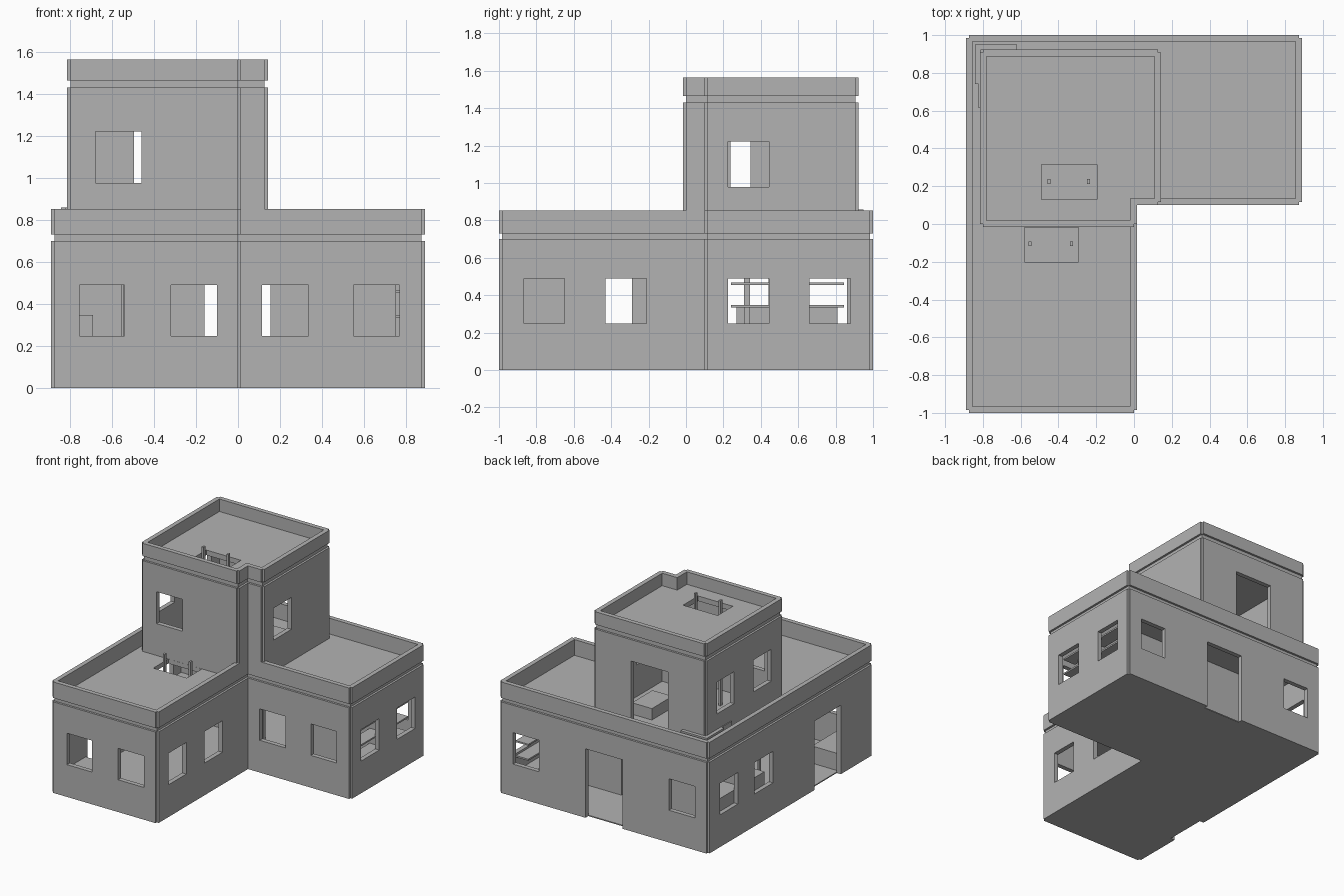
import bpy, bmesh
from mathutils import Vector

if "Cube" in bpy.data.objects:
    bpy.data.objects.remove(bpy.data.objects["Cube"])

plaster = bpy.data.materials.new("grey_plaster")
plaster.diffuse_color = (0.45, 0.45, 0.45, 1)
plaster.use_nodes = True
plaster.node_tree.nodes["Principled BSDF"].inputs["Base Color"].default_value = plaster.diffuse_color


def prism(name, outline, z0, z1):
    """Extrude a counter-clockwise outline from z0 to z1."""
    bm = bmesh.new()
    face = bm.faces.new([bm.verts.new((x, y, z0)) for x, y in outline])
    ext = bmesh.ops.extrude_face_region(bm, geom=[face], use_keep_orig=True)
    top = [v for v in ext["geom"] if isinstance(v, bmesh.types.BMVert)]
    bmesh.ops.translate(bm, verts=top, vec=(0, 0, z1 - z0))
    bmesh.ops.recalc_face_normals(bm, faces=bm.faces)
    mesh = bpy.data.meshes.new(name)
    bm.to_mesh(mesh)
    bm.free()
    mesh.materials.append(plaster)
    ob = bpy.data.objects.new(name, mesh)
    bpy.context.collection.objects.link(ob)
    return ob


def box(name, x, y, z):
    return prism(name, [(x[0], y[0]), (x[1], y[0]), (x[1], y[1]), (x[0], y[1])], *z)


def cut(ob, cutters):
    """Subtract the cutters from ob, then remove them."""
    for c in cutters:
        c.hide_render = True
        m = ob.modifiers.new("opening", "BOOLEAN")
        m.operation, m.solver, m.object = "DIFFERENCE", "EXACT", c
    bpy.context.view_layer.update()
    dg = bpy.context.evaluated_depsgraph_get()
    mesh = bpy.data.meshes.new_from_object(ob.evaluated_get(dg))
    ob.modifiers.clear()
    ob.data = mesh
    for c in cutters:
        bpy.data.objects.remove(c)


def corners(pts):
    """Yield each corner with its incoming and outgoing directions."""
    pts = [Vector(p) for p in pts]
    for i, p in enumerate(pts):
        a = (p - pts[i - 1]).normalized()
        b = (pts[(i + 1) % len(pts)] - p).normalized()
        yield p, a, b


def inset(pts, d):
    return [tuple(p + d * (Vector((-a.y, a.x)) + Vector((-b.y, b.x))))
            for p, a, b in corners(pts)]


def notched(pts, n=0.016):
    """Cut a small square out of every outward corner."""
    out = []
    for p, a, b in corners(pts):
        if a.x * b.y - a.y * b.x > 0:
            out += [tuple(p - n * a), tuple(p - n * a + n * b), tuple(p + n * b)]
        else:
            out.append(tuple(p))
    return out


def ring(name, pts, z0, z1, t=0.035):
    ob = prism(name, notched(pts), z0, z1)
    cut(ob, [prism("hollow", inset(pts, t), z0 - 0.1, z1 + 0.1)])
    return ob


def opening(side, at, lo, hi, z0, z1):
    """Cutter through a wall at x = at (side 'x') or y = at (side 'y')."""
    through = (at - 0.08, at + 0.08)
    if side == "x":
        return box("cutter", through, (lo, hi), (z0, z1))
    return box("cutter", (lo, hi), through, (z0, z1))


HOUSE = [(-0.89, -1), (0.015, -1), (0.015, 0.1), (0.89, 0.1), (0.89, 1), (-0.89, 1)]
TOWER = [(-0.815, -0.017), (0.015, -0.017), (0.015, 0.1), (0.143, 0.1),
         (0.143, 0.923), (-0.815, 0.923)]
F2 = 0.73  # upper floor level

# ground floor walls with windows and doors
walls = ring("ground_walls", HOUSE, 0, 0.70)
windows = [("y", -1, -0.755, -0.54), ("y", -1, -0.32, -0.10),
           ("y", 0.1, 0.115, 0.335), ("y", 0.1, 0.55, 0.77),
           ("x", 0.015, -0.865, -0.65), ("x", 0.015, -0.43, -0.21),
           ("x", 0.89, 0.225, 0.445), ("x", 0.89, 0.66, 0.88),
           ("y", 1, 0.55, 0.77), ("y", 1, -0.775, -0.555),
           ("x", -0.89, 0.215, 0.44), ("x", -0.89, 0.64, 0.86)]
doors = [("y", 1, -0.16, 0.155), ("x", -0.89, -0.61, -0.29)]
cut(walls, [opening(*w, 0.248, 0.49) for w in windows]
    + [opening(*d, -0.1, 0.53) for d in doors])

# tower walls with windows and the terrace door
tower = ring("tower_walls", TOWER, F2, 1.43)
windows = [("y", -0.017, -0.68, -0.46), ("x", 0.143, 0.225, 0.445),
           ("x", -0.815, 0.13, 0.345), ("x", -0.815, 0.58, 0.79)]
cut(tower, [opening(*w, 0.977, 1.222) for w in windows]
    + [opening("y", 0.923, -0.495, -0.18, F2 - 0.1, 1.265)])

# floor and recessed roof slabs with ladder hatches
prism("ground_floor", inset(HOUSE, 0.034), 0, 0.008)
roof = prism("house_roof", inset(HOUSE, 0.016), 0.698, F2 + 0.002)
cut(roof, [box("cutter", (-0.58, -0.295), (-0.20, -0.018), (0.5, 0.9))])
roof = prism("tower_roof", inset(TOWER, 0.016), 1.428, 1.467)
cut(roof, [box("cutter", (-0.49, -0.195), (0.13, 0.315), (1.3, 1.6))])

# parapets
ring("house_parapet", HOUSE, F2, 0.853)
ring("tower_parapet", TOWER, 1.465, 1.563)

# interior partition with a central doorway
part = box("partition", (-0.857, 0.857), (0.53, 0.565), (0.005, 0.70))
cut(part, [opening("y", 0.55, -0.16, 0.155, -0.1, 0.53)])

# ladder rails under both hatches
for name, xs, y, z in (("house_ladder", (-0.55, -0.33), -0.105, (0, 0.815)),
                       ("tower_ladder", (-0.45, -0.24), 0.225, (F2, 1.54))):
    for i, x in enumerate(xs):
        box(f"{name}_rail_{i}", (x - 0.008, x + 0.008), (y - 0.012, y + 0.012), z)

# storage shelves on both sides of the partition
for i, (y0, y1) in enumerate(((0.24, 0.53), (0.565, 0.845))):
    for j, z in enumerate((0.1, 0.22, 0.335, 0.455)):
        box(f"shelf_{i}_{j}", (0.75, 0.857), (y0, y1), (z, z + 0.012))
box("shelf_post", (0.75, 0.78), (0.31, 0.342), (0, 0.50))

# low chests
box("chest_front", (-0.857, -0.69), (0.27, 0.53), (0, 0.347))
box("chest_back", (-0.857, -0.69), (0.565, 0.81), (0, 0.347))
box("chest_wing", (-0.857, -0.63), (-0.967, -0.63), (0, 0.14))
box("chest_tower", (-0.2, -0.03), (0.45, 0.70), (F2, 0.82))

# corner kerb at the tower foot
box("kerb_back", (-0.842, -0.62), (0.92, 0.95), (F2, 0.858))
box("kerb_side", (-0.842, -0.812), (0.74, 0.95), (F2, 0.858))
box("kerb_step", (-0.822, -0.812), (0.615, 0.74), (F2, 0.858))
